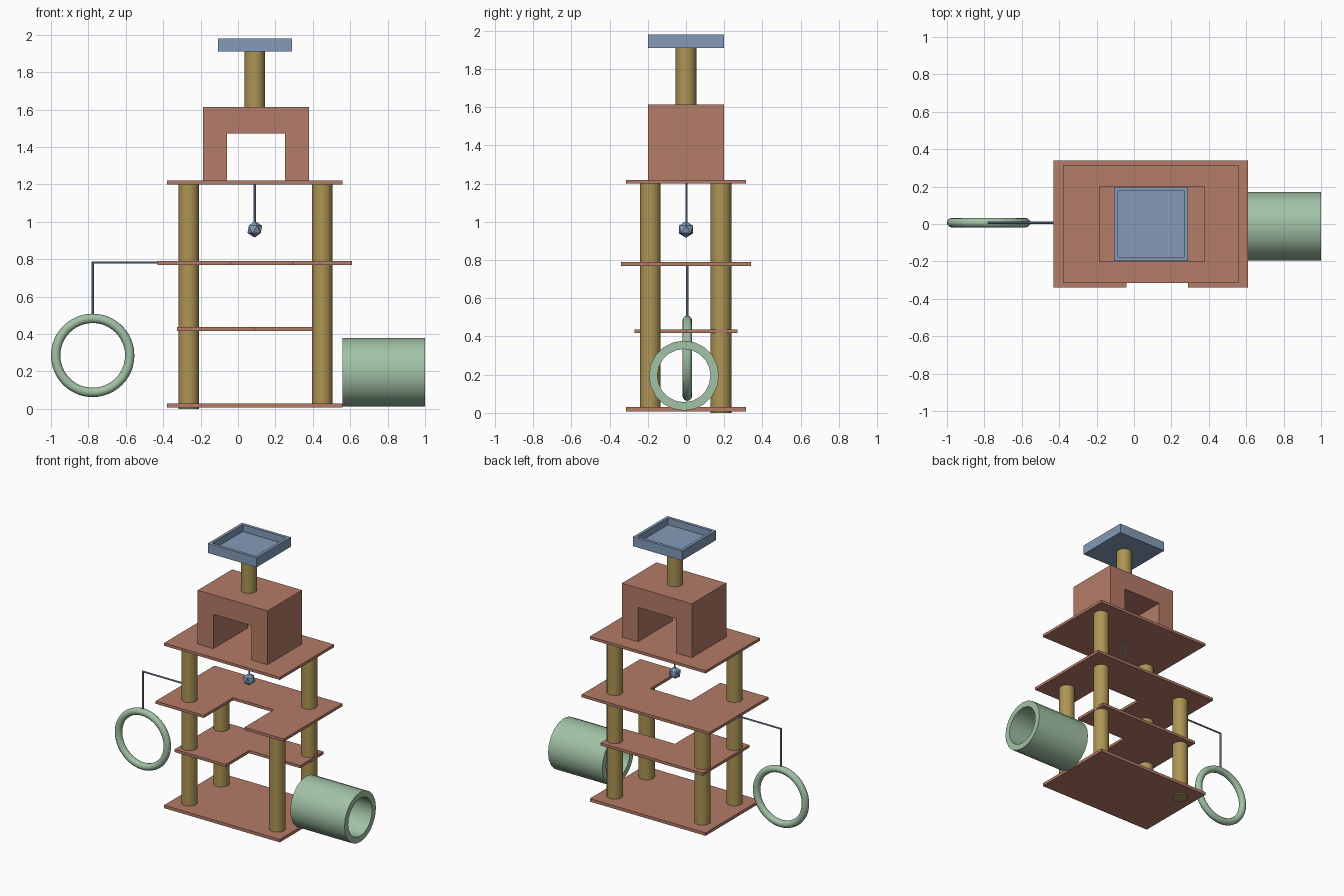
import bpy, bmesh, math
from mathutils import Vector

if "Cube" in bpy.data.objects:
    bpy.data.objects.remove(bpy.data.objects["Cube"])


def material(name, rgb):
    m = bpy.data.materials.new(name)
    m.diffuse_color = (*rgb, 1)
    m.use_nodes = True
    m.node_tree.nodes["Principled BSDF"].inputs["Base Color"].default_value = m.diffuse_color
    return m


CARPET = material("carpet", (0.46, 0.20, 0.14))
ROPE = material("rope", (0.42, 0.30, 0.09))
FABRIC = material("green_fabric", (0.36, 0.54, 0.38))
BLUE = material("blue_felt", (0.23, 0.33, 0.48))


def finish(name, bm, mat, smooth=False):
    bmesh.ops.recalc_face_normals(bm, faces=bm.faces)
    me = bpy.data.meshes.new(name)
    bm.to_mesh(me)
    bm.free()
    me.materials.append(mat)
    ob = bpy.data.objects.new(name, me)
    bpy.context.collection.objects.link(ob)
    if smooth:
        bpy.ops.object.select_all(action='DESELECT')
        ob.select_set(True)
        bpy.context.view_layer.objects.active = ob
        bpy.ops.object.shade_smooth_by_angle(angle=math.radians(40))
    return ob


def prism(name, outline, start, extrude, mat):
    """Extrude a flat outline; start maps each 2D point into space."""
    bm = bmesh.new()
    f = bm.faces.new([bm.verts.new(start(u, v)) for u, v in outline])
    g = bmesh.ops.extrude_face_region(bm, geom=[f])
    bmesh.ops.translate(bm, vec=extrude,
                        verts=[e for e in g["geom"] if isinstance(e, bmesh.types.BMVert)])
    return finish(name, bm, mat)


def plate(name, outline, z0, z1):
    return prism(name, outline, lambda u, v: (u, v, z0), (0, 0, z1 - z0), CARPET)


def rod(name, a, b, r, mat, seg=32):
    a, b = Vector(a), Vector(b)
    d = b - a
    bm = bmesh.new()
    bmesh.ops.create_cone(bm, cap_ends=True, segments=seg, radius1=r, radius2=r, depth=d.length)
    bm.transform(d.to_track_quat('Z', 'Y').to_matrix().to_4x4())
    bmesh.ops.translate(bm, verts=bm.verts, vec=(a + b) / 2)
    return finish(name, bm, mat, True)


def rect(x0, x1, y0, y1):
    return [(x0, y0), (x1, y0), (x1, y1), (x0, y1)]


# Platforms: plain base and top, L-shaped lower shelf, U-shaped middle shelf
plate("base_board", rect(-0.38, 0.56, -0.315, 0.315), 0.008, 0.03)
plate("top_board", rect(-0.38, 0.56, -0.315, 0.315), 1.20, 1.22)
plate("lower_shelf", [(-0.325, -0.27), (0.09, -0.27), (0.09, 0), (0.505, 0),
                      (0.505, 0.27), (-0.325, 0.27)], 0.417, 0.437)
plate("middle_shelf", [(-0.43, -0.34), (-0.04, -0.34), (-0.04, 0), (0.29, 0), (0.29, -0.34),
                       (0.61, -0.34), (0.61, 0.34), (-0.43, 0.34)], 0.77, 0.79)

# Posts: two reach the top board, two stop at the middle shelf
for name, x, y, z0, z1 in (("front_left_post", -0.263, -0.187, 0.02, 1.205),
                           ("back_right_post", 0.45, 0.183, 0.02, 1.205),
                           ("front_right_post", 0.45, -0.187, 0.02, 0.775),
                           ("back_left_post", -0.263, 0.183, 0.0, 0.775)):
    rod(name, (x, y, z0), (x, y, z1), 0.054, ROPE)
rod("perch_post", (0.09, 0, 1.61), (0.09, 0, 1.915), 0.054, ROPE)

# House with a through opening
prism("house", [(-0.187, 1.22), (-0.06, 1.22), (-0.06, 1.472), (0.25, 1.472), (0.25, 1.22),
                (0.38, 1.22), (0.38, 1.615), (-0.187, 1.615)],
      lambda u, v: (u, -0.2, v), (0, 0.4, 0), CARPET)

# Perch tray: box with its top inset and sunk
bm = bmesh.new()
bmesh.ops.create_cube(bm, size=1)
for v in bm.verts:
    v.co = Vector((0.092 + v.co.x * 0.396, v.co.y * 0.396, 1.945 + v.co.z * 0.07))
top = max(bm.faces, key=lambda f: f.calc_center_median().z)
bmesh.ops.inset_region(bm, faces=[top], thickness=0.03)
g = bmesh.ops.extrude_face_region(bm, geom=[top])
bmesh.ops.translate(bm, vec=(0, 0, -0.05),
                    verts=[e for e in g["geom"] if isinstance(e, bmesh.types.BMVert)])
if top.is_valid:
    bmesh.ops.delete(bm, geom=[top], context='FACES_ONLY')
finish("perch_tray", bm, BLUE)

# Hanging toy
rod("toy_string", (0.09, 0.003, 0.99), (0.09, 0.003, 1.205), 0.006, BLUE, 8)
bm = bmesh.new()
bmesh.ops.create_icosphere(bm, subdivisions=1, radius=0.044)
bmesh.ops.translate(bm, verts=bm.verts, vec=(0.09, 0, 0.96))
finish("toy_ball", bm, BLUE)

# Bracket and hanging hoop
RX, RY, RZ = -0.777, 0.007, 0.286
rod("bracket_arm", (RX - 0.005, RY, 0.782), (-0.42, RY, 0.782), 0.006, BLUE, 8)
rod("bracket_drop", (RX, RY, 0.49), (RX, RY, 0.786), 0.006, BLUE, 8)
bpy.ops.mesh.primitive_torus_add(location=(RX, RY, RZ), rotation=(math.pi / 2, 0, 0),
                                 major_radius=0.198, minor_radius=0.025,
                                 major_segments=48, minor_segments=12)
hoop = bpy.context.object
hoop.name = "hoop"
hoop.data.materials.append(FABRIC)
bpy.ops.object.shade_smooth_by_angle(angle=math.radians(40))

# Open tunnel: a rectangular section lathed around the x axis
N = 20
bm = bmesh.new()
rings = []
for i in range(N):
    a = 2 * math.pi * i / N
    rings.append([bm.verts.new((x, -0.011 + r * math.sin(a), 0.195 + r * math.cos(a)))
                  for x, r in ((0.56, 0.183), (1.0, 0.183), (1.0, 0.139), (0.56, 0.139))])
for i in range(N):
    p, q = rings[i], rings[(i + 1) % N]
    for k in range(4):
        bm.faces.new((p[k], p[(k + 1) % 4], q[(k + 1) % 4], q[k]))
finish("tunnel", bm, FABRIC, True)
